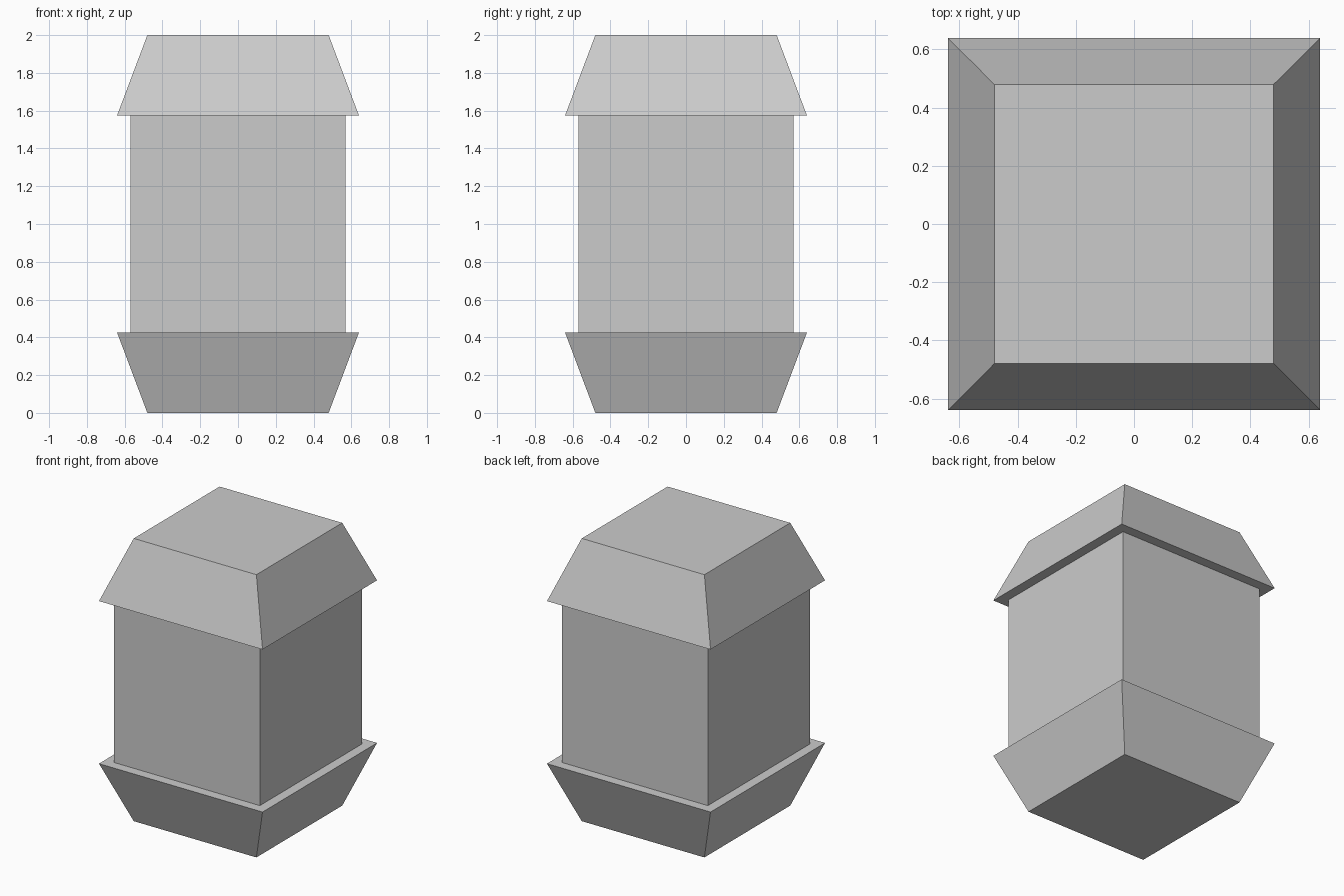
import bpy, bmesh

if "Cube" in bpy.data.objects:
    bpy.data.objects.remove(bpy.data.objects["Cube"])

def square_frustum(name, z0, half0, z1, half1):
    """Closed four-sided block, square at both ends."""
    bm = bmesh.new()
    rings = [[bm.verts.new((sx * h, sy * h, z))
              for sx, sy in ((-1, -1), (1, -1), (1, 1), (-1, 1))]
             for z, h in ((z0, half0), (z1, half1))]
    low, high = rings
    bm.faces.new(low[::-1])
    bm.faces.new(high)
    for i in range(4):
        j = (i + 1) % 4
        bm.faces.new((low[i], low[j], high[j], high[i]))
    mesh = bpy.data.meshes.new(name)
    bm.to_mesh(mesh)
    bm.free()
    obj = bpy.data.objects.new(name, mesh)
    bpy.context.collection.objects.link(obj)
    return obj

HEIGHT, CAP = 2.0, 0.425             # overall height, height of each cap
NARROW, WIDE, BODY = 0.48, 0.64, 0.57  # half widths

# Base flares upward, the body stands on it, the lid mirrors the base
square_frustum("base", 0, NARROW, CAP, WIDE)
square_frustum("body", CAP, BODY, HEIGHT - CAP, BODY)
square_frustum("lid", HEIGHT - CAP, WIDE, HEIGHT, NARROW)
